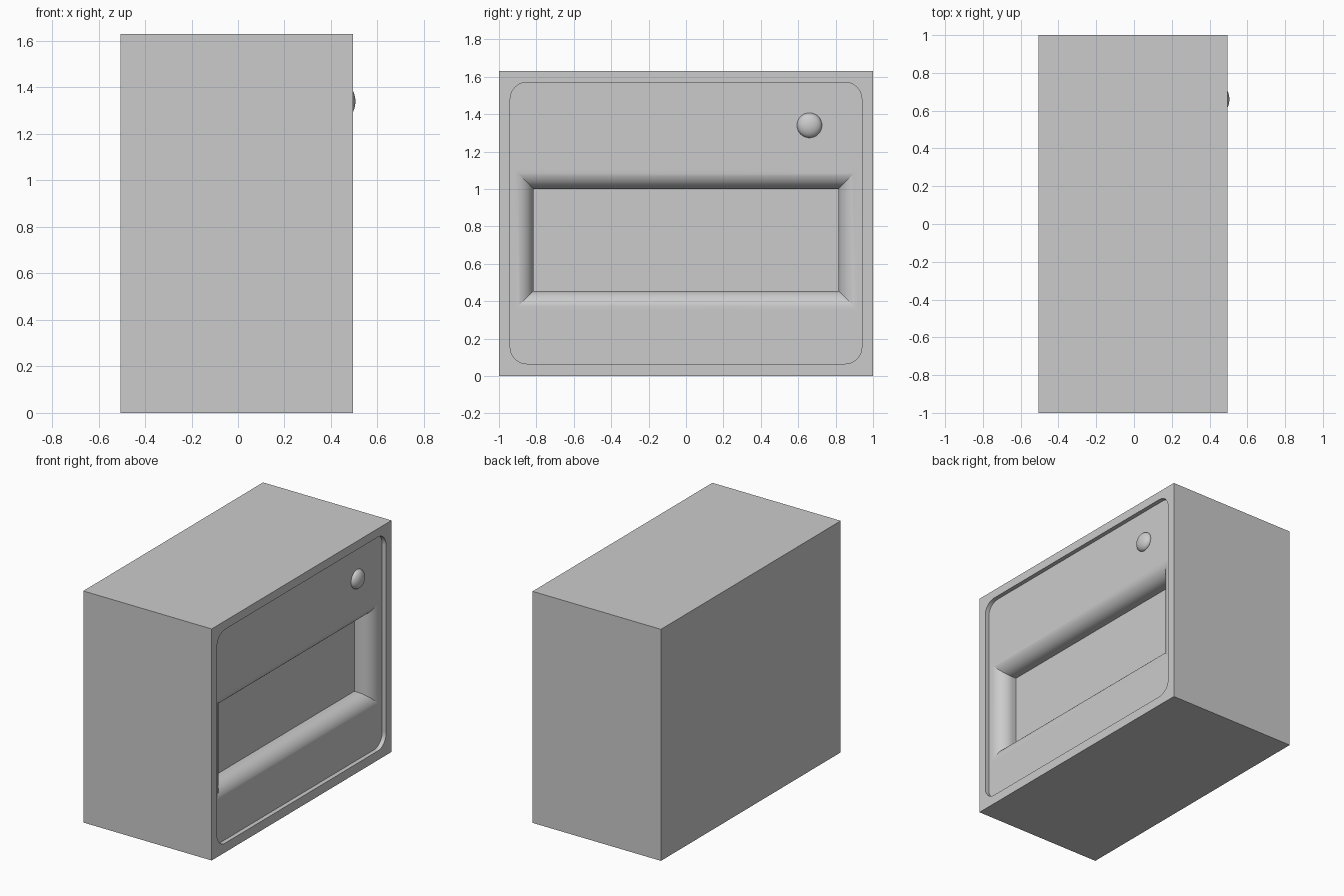
import bpy
import bmesh
from math import sin, cos, pi

if "Cube" in bpy.data.objects:
    bpy.data.objects.remove(bpy.data.objects["Cube"])

FRONT, BACK = 0.495, -0.505      # outer faces along x
PANEL = FRONT - 0.03             # recessed panel
FILLET = 0.1                     # round-over of the pocket rim
FLOOR = PANEL - 0.13             # pocket floor

grey = bpy.data.materials.new("light grey")
grey.use_nodes = True
grey.diffuse_color = (0.6, 0.6, 0.6, 1)
grey.node_tree.nodes["Principled BSDF"].inputs["Base Color"].default_value = (0.6, 0.6, 0.6, 1)


def rounded_ring(x, z, half_y, half_z, radius=0, steps=0):
    """Rectangle around (x, 0, z) with optional rounded corners."""
    ring = []
    for corner, (sy, sz) in enumerate([(1, 1), (-1, 1), (-1, -1), (1, -1)]):
        for i in range(steps + 1):
            a = (corner + (i / steps if steps else 0)) * pi / 2
            ring.append((x, sy * (half_y - radius) + radius * cos(a),
                         z + sz * (half_z - radius) + radius * sin(a)))
    return ring


def loft(name, rings):
    """Closed solid through a stack of equal rings."""
    bm = bmesh.new()
    loops = [[bm.verts.new(p) for p in ring] for ring in rings]
    for a, b in zip(loops, loops[1:]):
        for i in range(len(a)):
            j = (i + 1) % len(a)
            bm.faces.new((a[i], a[j], b[j], b[i]))
    bm.faces.new(loops[0])
    bm.faces.new(loops[-1])
    bmesh.ops.recalc_face_normals(bm, faces=bm.faces)
    mesh = bpy.data.meshes.new(name)
    bm.to_mesh(mesh)
    bm.free()
    obj = bpy.data.objects.new(name, mesh)
    bpy.context.collection.objects.link(obj)
    mesh.materials.append(grey)
    return obj


def activate(obj):
    bpy.ops.object.select_all(action='DESELECT')
    obj.select_set(True)
    bpy.context.view_layer.objects.active = obj


def cut(target, cutter):
    mod = target.modifiers.new("cut", 'BOOLEAN')
    mod.operation = 'DIFFERENCE'
    mod.solver = 'EXACT'
    mod.object = cutter
    activate(target)
    bpy.ops.object.modifier_apply(modifier=mod.name)
    bpy.data.objects.remove(cutter)


# Box body
body = loft("body", [rounded_ring(x, 0.815, 1, 0.815) for x in (BACK, FRONT)])

# Shallow recessed panel with rounded corners
cut(body, loft("panel_cutter", [rounded_ring(x, 0.8175, 0.94, 0.7525, 0.09, 10)
                                for x in (PANEL, FRONT + 0.1)]))

# Deep pocket with a rounded-over, mitred rim
rings = [rounded_ring(FRONT + 0.1, 0.7275, 0.915, 0.3725)]
for i in range(17):
    a = i / 16 * pi / 2
    inset = FILLET * sin(a)
    rings.append(rounded_ring(PANEL - FILLET + FILLET * cos(a), 0.7275,
                              0.915 - inset, 0.3725 - inset))
rings.append(rounded_ring(FLOOR, 0.7275, 0.915 - FILLET, 0.3725 - FILLET))
cut(body, loft("pocket_cutter", rings))

# Smooth the curved faces only
activate(body)
bpy.ops.object.shade_smooth_by_angle(angle=0.3)
for face in body.data.polygons:
    if max(abs(c) for c in face.normal) > 0.9999:
        face.use_smooth = False

# Domed button on the panel
bpy.ops.mesh.primitive_uv_sphere_add(segments=32, ring_count=20, radius=1,
                                     location=(PANEL, 0.66, 1.34), rotation=(0, pi / 2, 0))
button = bpy.context.object
button.name = "button"
button.scale = (0.067, 0.067, 0.04)
button.data.materials.append(grey)
bpy.ops.object.shade_smooth()
